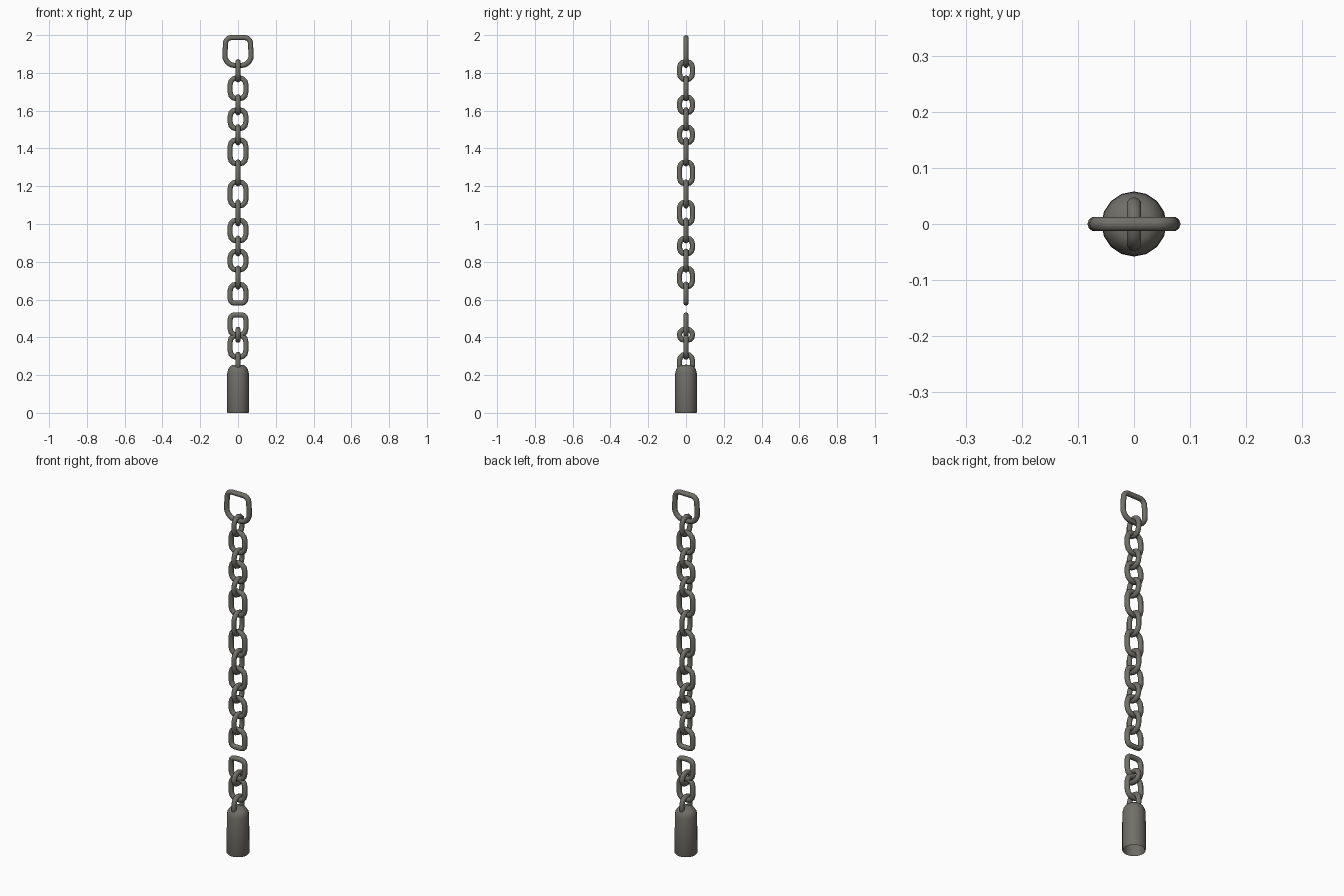
import bpy, bmesh, math
from mathutils import Vector

if "Cube" in bpy.data.objects:
    bpy.data.objects.remove(bpy.data.objects["Cube"])

TUBE = 0.0135
metal = bpy.data.materials.new("weathered_grey_iron")
metal.diffuse_color = (0.165, 0.158, 0.138, 1)
metal.use_nodes = True
metal.node_tree.nodes["Principled BSDF"].inputs["Base Color"].default_value = metal.diffuse_color


def finish(bm, name, angle=40):
    bmesh.ops.recalc_face_normals(bm, faces=bm.faces)
    me = bpy.data.meshes.new(name)
    bm.to_mesh(me)
    bm.free()
    me.materials.append(metal)
    ob = bpy.data.objects.new(name, me)
    bpy.context.collection.objects.link(ob)
    bpy.ops.object.select_all(action='DESELECT')
    bpy.context.view_layer.objects.active = ob
    ob.select_set(True)
    bpy.ops.object.shade_smooth_by_angle(angle=math.radians(angle))
    return ob


def rounded(corners, seg=3):
    """Closed outline from (u, z, radius) corners of a box-like polygon."""
    pts = []
    n = len(corners)
    for i, (u, z, r) in enumerate(corners):
        p = Vector((u, z))
        a = (Vector(corners[i - 1][:2]) - p).normalized() * r + p
        b = (Vector(corners[(i + 1) % n][:2]) - p).normalized() * r + p
        w = 0.5523                     # cubic arc handles
        for k in range(seg + 1):
            t = k / seg
            c1, c2 = a.lerp(p, w), b.lerp(p, w)
            pts.append(a * (1-t)**3 + c1 * 3*t*(1-t)**2 + c2 * 3*t*t*(1-t) + b * t**3)
    return pts


def ring(name, pts, plane, r=TUBE, sides=10):
    """Round bar swept along a closed outline in the xz or yz plane."""
    bm = bmesh.new()
    n = len(pts)
    loops = []
    for i, p in enumerate(pts):
        d1 = (p - pts[i - 1]).normalized()
        d2 = (pts[(i + 1) % n] - p).normalized()
        t = (d1 + d2).normalized()
        nrm = Vector((t.y, -t.x)) / max(t.dot(d1), 0.5)
        loop = []
        for k in range(sides):
            a = 2 * math.pi * k / sides
            q = p + nrm * r * math.cos(a)
            s = r * math.sin(a)
            loop.append(bm.verts.new((q.x, s, q.y) if plane == 'x' else (s, q.x, q.y)))
        loops.append(loop)
    for i in range(n):
        A, B = loops[i], loops[(i + 1) % n]
        for k in range(sides):
            j = (k + 1) % sides
            bm.faces.new((A[k], A[j], B[j], B[k]))
    return finish(bm, name, 50)


def link(name, top, bottom, plane, half, rt=0.034, rb=0.034):
    w, t, b = half - TUBE, top - TUBE, bottom + TUBE
    lim = (t - b) * 0.48
    rt, rb = min(rt, lim, w * 0.95), min(rb, lim, w * 0.95)
    ring(name, rounded([(-w, b, rb), (w, b, rb), (w, t, rt), (-w, t, rt)]), plane)


# Large D-shaped ring at the top
ring("top_ring", rounded([(-0.073, 1.839, 0.058), (0.073, 1.839, 0.058),
                          (0.064, 1.9865, 0.028), (-0.064, 1.9865, 0.028)], 5), 'x')

# Links seen face-on from the front
front = [(1.787, 1.65), (1.618, 1.491), (1.459, 1.305), (1.236, 1.082),
         (1.034, 0.897), (0.87, 0.743), (0.695, 0.568), (0.532, 0.398), (0.424, 0.281)]
for i, (t, b) in enumerate(front):
    link(f"front_link_{i+1}", t, b, 'x', 0.055,
         0.022 if i == 7 else 0.034, 0.022 if i == 6 else 0.034)

# Links seen face-on from the side
side = [(1.873, 1.75), (1.687, 1.575), (1.528, 1.416), (1.342, 1.199),
        (1.13, 0.987), (0.939, 0.828), (0.78, 0.653), (0.456, 0.371)]
for i, (t, b) in enumerate(side):
    link(f"side_link_{i+1}", t, b, 'y', 0.048)

# Loop sunk into the top of the weight
link("weight_loop", 0.324, 0.205, 'y', 0.048)

# Hollow handle weight: lathed profile, open underneath
profile = [(0.0, 0.255), (0.030, 0.254), (0.042, 0.246), (0.052, 0.232), (0.057, 0.212),
           (0.058, 0.005), (0.056, 0.0), (0.052, 0.005), (0.051, 0.205), (0.035, 0.235), (0.0, 0.242)]
bm = bmesh.new()
vs = [bm.verts.new((r, 0, z)) for r, z in profile]
es = [bm.edges.new(p) for p in zip(vs, vs[1:])]
bmesh.ops.spin(bm, geom=vs + es, cent=(0, 0, 0), axis=(0, 0, 1),
               angle=2 * math.pi, steps=16, use_duplicate=False)
bmesh.ops.remove_doubles(bm, verts=bm.verts, dist=0.0005)
finish(bm, "hollow_weight", 40)
